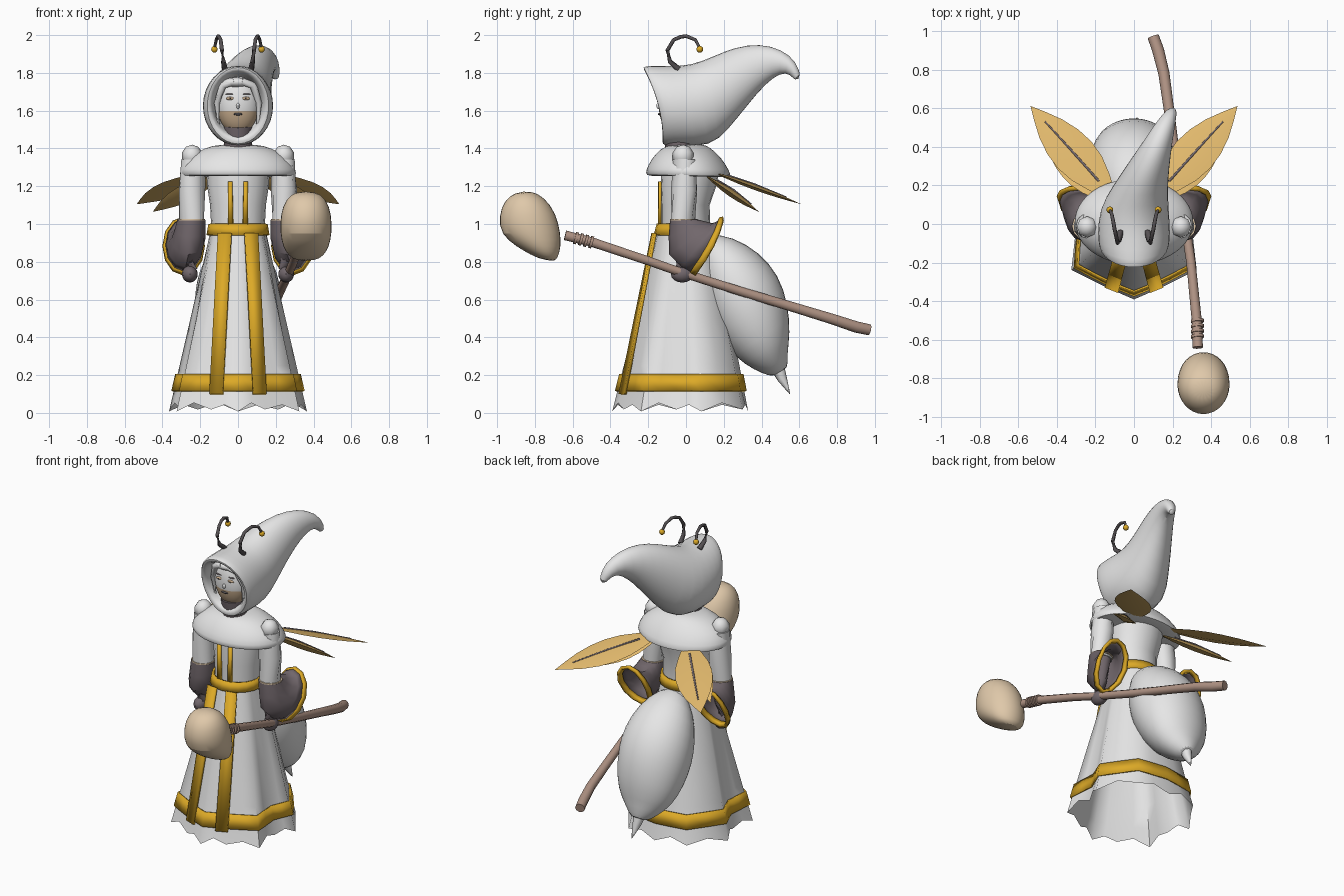
import bpy, bmesh
from math import sin, cos, pi, radians, sqrt
from mathutils import Vector

cube = bpy.data.objects.get("Cube")
if cube:
    bpy.data.objects.remove(cube)


def material(name, r, g, b):
    m = bpy.data.materials.new(name)
    m.use_nodes = True
    m.diffuse_color = (r, g, b, 1)
    m.node_tree.nodes["Principled BSDF"].inputs["Base Color"].default_value = (r, g, b, 1)
    return m


WHITE = material("off_white", .79, .79, .79)
GOLD = material("gold", .72, .4, .02)
AMBER = material("amber_wing", .75, .48, .15)
PLUM = material("plum_grey", .165, .135, .148)
WOOD = material("wood", .43, .29, .23)
BONE = material("bone", .74, .58, .4)
SKIN = material("skin", .58, .42, .27)
DARK = material("dark_grey", .09, .08, .085)


def finish(name, bm, mat, subsurf=0, thick=0, angle=40):
    bmesh.ops.recalc_face_normals(bm, faces=bm.faces)
    me = bpy.data.meshes.new(name)
    bm.to_mesh(me)
    bm.free()
    ob = bpy.data.objects.new(name, me)
    bpy.context.collection.objects.link(ob)
    me.materials.append(mat)
    if thick:
        mod = ob.modifiers.new("thickness", 'SOLIDIFY')
        mod.thickness, mod.offset = thick, 0
    if subsurf:
        mod = ob.modifiers.new("smooth", 'SUBSURF')
        mod.levels = mod.render_levels = subsurf
    bpy.ops.object.select_all(action='DESELECT')
    ob.select_set(True)
    bpy.context.view_layer.objects.active = ob
    bpy.ops.object.shade_smooth_by_angle(angle=radians(angle))
    return ob


def oval(ay, az, by, bz, cx, rx, n=16, bow=0):
    """Ring through two opposite points in the side plane, with a half width; bow moves its sides back."""
    ring = []
    for i in range(n):
        t = 2 * pi * i / n
        k = (1 + cos(t)) / 2
        ring.append((cx + rx * sin(t), by + (ay - by) * k + bow * sin(t) ** 2, bz + (az - bz) * k))
    return ring


def loft(name, rings, mat, caps=(True, True), **kw):
    bm = bmesh.new()
    rows = [[bm.verts.new(p) for p in r] for r in rings]
    n = len(rows[0])
    for r0, r1 in zip(rows, rows[1:]):
        for i in range(n):
            j = (i + 1) % n
            bm.faces.new((r0[i], r0[j], r1[j], r1[i]))
    for row, cap in zip((rows[0], rows[-1]), caps):
        if cap:
            bm.faces.new(row)
    return finish(name, bm, mat, **kw)


def ball(name, centre, radii, mat, seg=20):
    bm = bmesh.new()
    bmesh.ops.create_uvsphere(bm, u_segments=seg, v_segments=seg * 2 // 3, radius=1)
    bmesh.ops.scale(bm, vec=radii, verts=bm.verts)
    bmesh.ops.translate(bm, vec=centre, verts=bm.verts)
    return finish(name, bm, mat)


def tube(name, points, radii, mat, n=8):
    rings = []
    pts = [Vector(p) for p in points]
    for i, p in enumerate(pts):
        d = pts[min(i + 1, len(pts) - 1)] - pts[max(i - 1, 0)]
        q = d.to_track_quat('Z', 'Y')
        rings.append([p + q @ Vector((cos(2 * pi * k / n), sin(2 * pi * k / n), 0)) * radii[i]
                      for k in range(n)])
    return loft(name, rings, mat, angle=60)


# Hood: inner lining, bowed rim, then the curled tail
lining = [oval(*r, bow=.03) for r in (
    (0, 1.78, 0, 1.48, 0, .12), (-.19, 1.795, -.11, 1.465, 0, .13), (-.22, 1.815, -.125, 1.445, 0, .145),
    (-.235, 1.835, -.125, 1.415, 0, .168), (-.2, 1.845, -.1, 1.41, 0, .184))]
tail = [oval(*r) for r in (
    (-.08, 1.84, -.03, 1.41, 0, .194), (.03, 1.845, .13, 1.405, 0, .183), (.15, 1.895, .22, 1.49, .03, .148),
    (.26, 1.94, .33, 1.63, .07, .115), (.39, 1.958, .42, 1.74, .115, .083), (.51, 1.925, .50, 1.8, .155, .058),
    (.585, 1.86, .55, 1.795, .185, .037), (.612, 1.775, .578, 1.755, .2, .02))]
loft("hood", lining + tail, WHITE, subsurf=1)

# Face, with the lower half in skin colour
FC, FR = (0, -.06, 1.635), (.112, .085, .16)
face = ball("face", FC, FR, WHITE, 32)
face.data.materials.append(SKIN)
for p in face.data.polygons:
    p.material_index = int(p.center.z < 1.61 and p.center.y < -.07)


def feature(name, x, z, w, h, mat, out=.003):
    y = FC[1] - FR[1] * sqrt(1 - (x / FR[0]) ** 2 - ((z - FC[2]) / FR[2]) ** 2)
    ball(name, (x, y, z), (w, out, h), mat, 10)


for s, side in ((1, "left"), (-1, "right")):
    feature(side + "_eye", s * .042, 1.665, .023, .009, SKIN, .008)
    feature(side + "_pupil", s * .042, 1.665, .007, .006, DARK, .01)
    feature(side + "_brow", s * .044, 1.688, .025, .0025, PLUM, .008)
    tube(side + "_hair_lock", [(s * .02, -.135, 1.755), (s * .08, -.125, 1.735), (s * .112, -.1, 1.64),
                               (s * .104, -.09, 1.53)], [.02, .022, .016, .008], WHITE)
feature("mouth", 0, 1.582, .025, .007, DARK, .008)
feature("nose", 0, 1.625, .01, .016, WHITE, .013)
ball("hair_fringe", (-.01, -.12, 1.75), (.075, .035, .025), WHITE)
tube("neck", [(0, -.03, 1.38), (0, -.05, 1.52)], [.075, .075], PLUM, 16)

# Antennae
for s, side in ((1, "left"), (-1, "right")):
    tube(side + "_antenna", [(s * .07, -.04, 1.82), (s * .077, -.085, 1.86), (s * .085, -.098, 1.92),
                             (s * .092, -.065, 1.975), (s * .1, -.03, 1.99), (s * .105, 0, 1.995),
                             (s * .115, .05, 1.975), (s * .125, .073, 1.93)],
         [.016, .013, .011, .01, .01, .01, .009, .008], DARK)
    ball(side + "_antenna_tip", (s * .125, .073, 1.925), (.018, .018, .018), GOLD, 10)

# Shoulder cape and torso
loft("shoulder_cape", [oval(*r, 24) for r in (
    (-.08, 1.42, .09, 1.425, 0, .09), (-.13, 1.405, .13, 1.405, 0, .18), (-.185, 1.345, .19, 1.35, 0, .275),
    (-.215, 1.285, .23, 1.285, 0, .312), (-.215, 1.255, .245, 1.245, 0, .312), (-.17, 1.255, .2, 1.25, 0, .26))],
    WHITE, subsurf=1)
loft("torso", [oval(*r, 20) for r in (
    (-.13, 1.3, .18, 1.3, 0, .17), (-.135, 1.2, .16, 1.2, 0, .163), (-.13, 1.1, .125, 1.1, 0, .148),
    (-.13, .95, .13, .95, 0, .14))], WHITE)
loft("belt", [oval(*r, 20) for r in ((-.148, 1.0, .14, 1.0, 0, .15), (-.165, .94, .15, .94, 0, .16))],
     GOLD, caps=(False, False), thick=.014)

# Skirt: pointed polygon outline, split once per side for the ragged hem
half = [(0, -.385), (.14, -.325), (.32, -.235), (.3, -.05), (.36, .08), (.21, .295), (0, .325)]
corners = half + [(-x, y) for x, y in half[-2:0:-1]]
outline = []
for i, p in enumerate(corners):
    q = corners[(i + 1) % len(corners)]
    outline += [p, ((p[0] + q[0]) / 2, (p[1] + q[1]) / 2)]


def skirt_ring(z, grow=0, ragged=False):
    t = (1 - z) / .97
    ring = []
    for i, (x, y) in enumerate(outline):
        d = Vector((x, y)).normalized()
        p = d * .14 * (1 - t) + Vector((x, y)) * t + d * grow
        ring.append((p.x, p.y, z + (0, .045, .01, .035)[i % 4] if ragged else z))
    return ring


loft("skirt", [skirt_ring(z, ragged=z < .03) for z in (.98, .75, .5, .25, .12, .008)], WHITE,
     caps=(True, False), angle=60)
loft("hem_band", [skirt_ring(z, .008) for z in (.205, .115)], GOLD, caps=(False, False), thick=.01, angle=60)

# Front sashes and bodice trims
for s, side in ((1, "left"), (-1, "right")):
    for name, pts in (("sash", ((.035, -.176, .95), (.105, -.162, .95), (.15, -.322, .1), (.08, -.35, .1))),
                      ("bodice_trim", ((.03, -.139, 1.225), (.052, -.137, 1.225), (.052, -.139, .99),
                                       (.025, -.141, .99)))):
        bm = bmesh.new()
        bm.faces.new([bm.verts.new((s * x, y, z)) for x, y, z in pts])
        finish(side + "_" + name, bm, GOLD, thick=.016)

# Arms, flared sleeves and hands
for s, side in ((1, "left"), (-1, "right")):
    ball(side + "_shoulder_knob", (s * .243, -.015, 1.36), (.056, .058, .06), WHITE, 8)
    tube(side + "_upper_arm", [(s * .235, -.01, 1.34), (s * .243, -.01, 1.18), (s * .247, -.015, 1.0)],
         [.065, .07, .066], WHITE, 12)
    sleeve = [oval(a, b, c, d, s * x, w, 12) for a, b, c, d, x, w in (
        (-.082, 1.015, .06, 1.02, .247, .072), (-.088, .93, .1, 1.01, .253, .078),
        (-.085, .84, .14, 1.0, .263, .086), (-.02, .775, .165, 1.01, .277, .093))]
    rim = [oval(.025, .752, .178, 1.025, s * .284, .097, 12, .015),
           oval(.055, .735, .198, 1.03, s * .288, .103, 12, .02)]
    loft(side + "_sleeve", sleeve + rim[:1], PLUM, caps=(True, False), thick=.008)
    loft(side + "_sleeve_trim", rim, GOLD, caps=(False, False), thick=.02)
    tube(side + "_cuff_edge", [(s * .247, -.012, 1.012), (s * .247, -.012, 1.026)], [.073, .073], BONE, 12)
    tube(side + "_forearm", [(s * .247, -.01, 1.0), (s * .255, -.02, .85), (s * .25, -.02, .76)],
         [.06, .045, .035], PLUM)
    ball(side + "_hand", (s * .255, -.02, .735), (.042, .06, .045), PLUM, 12)


# Wings: lens-shaped leaves with a dark midrib
def wing(name, root, tip, width, depth):
    root, tip = Vector(root), Vector(tip)
    axis = tip - root
    normal = Vector((0, -axis.z / axis.y, 1)).normalized()
    across = axis.cross(normal).normalized()
    rings = []
    for t, w in ((0, .25), (.15, .62), (.3, .9), (.45, 1), (.6, .92), (.75, .68), (.88, .35), (1, .01)):
        p, side, up = root + axis * t, across * width * w, normal * depth * w
        rings.append([p + side, p + up, p - side, p - up])
    loft(name, rings, AMBER)
    up = normal * depth
    tube(name + "_rib", [root + axis * .15 + up * .7, root + axis * .45 + up, root + axis * .82 + up * .55],
         [.006, .006, .004], PLUM, 6)


for s, side in ((1, "left"), (-1, "right")):
    wing(side + "_upper_wing", (s * .12, .15, 1.272), (s * .535, .61, 1.105), .114, .014)
    wing(side + "_lower_wing", (s * .13, .12, 1.245), (s * .45, .385, 1.065), .07, .02)

# Abdomen with its sting
loft("abdomen", [oval(*r) for r in (
    (.12, .95, .06, .88, 0, .06), (.25, .935, .07, .72, 0, .165), (.39, .855, .09, .58, 0, .22),
    (.495, .735, .13, .46, 0, .24), (.545, .58, .2, .35, 0, .225), (.555, .42, .31, .25, 0, .185),
    (.535, .31, .41, .205, 0, .105), (.545, .23, .46, .19, 0, .045))], WHITE, subsurf=1)
tube("sting", [(0, .48, .25), (.005, .51, .18), (.015, .55, .1)], [.04, .026, .002], WHITE)

# Staff, its binding, and the bone head
tube("staff", [(.33, -.64, .94), (.325, -.5, .905), (.295, -.2, .805), (.27, -.03, .745), (.22, .3, .64),
               (.18, .6, .55), (.155, .78, .495), (.125, .9, .455), (.1, .97, .44)],
     [.027, .026, .024, .024, .025, .027, .029, .031, .03], WOOD, 10)
for i in range(4):
    y = -.59 + i * .027
    z = .927 - i * .007
    tube("staff_binding_%d" % (i + 1), [(.329, y, z), (.328, y + .014, z - .004)], [.034, .034], WOOD, 10)
loft("staff_head", [oval(*r) for r in (
    (-.9, 1.17, -.82, 1.175, .36, .05), (-.965, 1.125, -.75, 1.145, .36, .11), (-.995, 1.04, -.685, 1.06, .36, .139),
    (-.985, .945, -.66, .95, .36, .14), (-.9, .88, -.66, .88, .36, .125), (-.82, .835, -.675, .825, .36, .095),
    (-.77, .815, -.695, .8, .36, .05))], BONE, subsurf=1)
